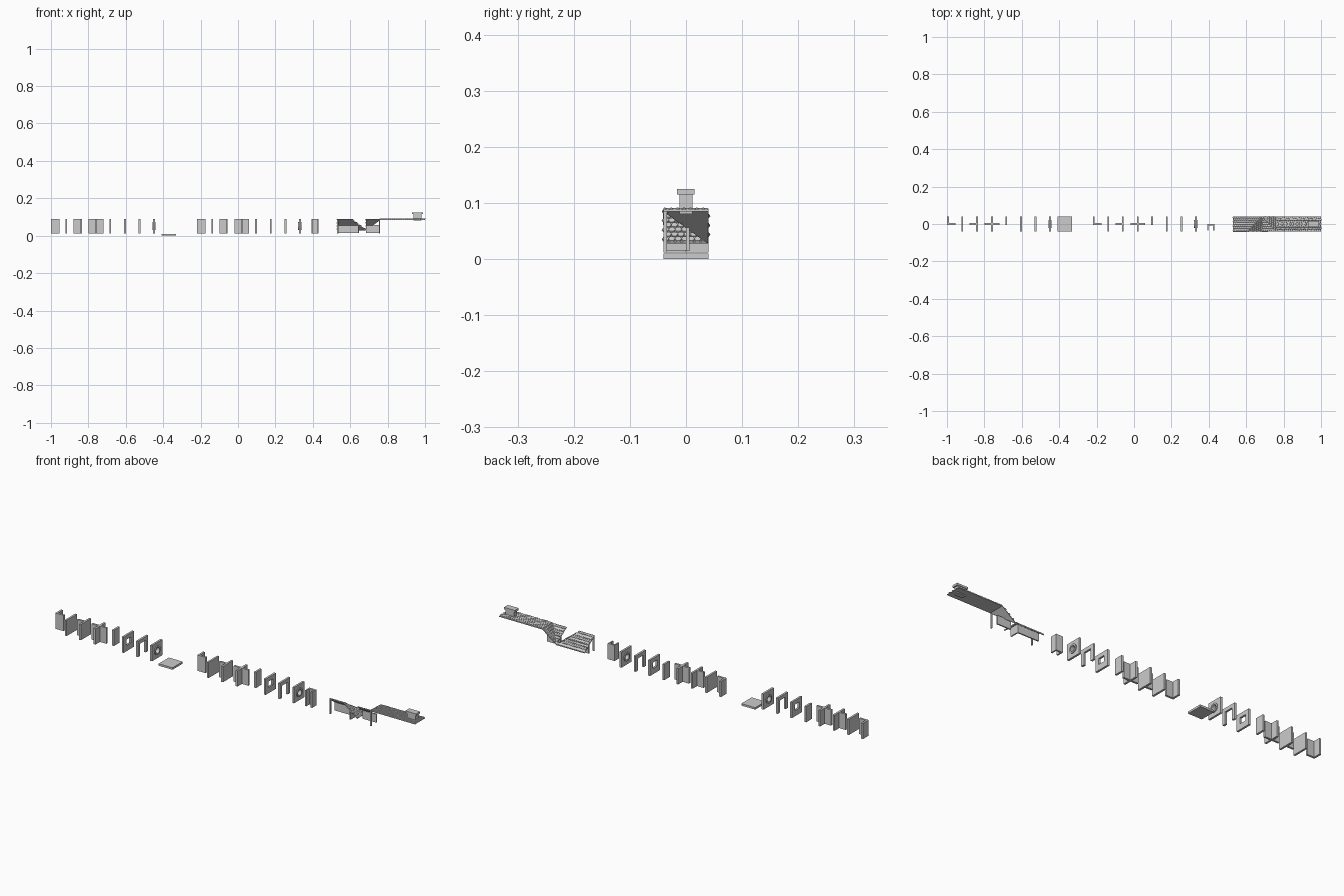
import bpy, bmesh, math
from mathutils import Matrix, Vector

if "Cube" in bpy.data.objects:
    bpy.data.objects.remove(bpy.data.objects["Cube"])

T = 0.005            # half wall thickness
H = 0.04             # half module
Z0, Z1 = 0.012, 0.09  # wall bottom and top
RZ0, RZ1 = 0.03, 0.088  # roof eave and ridge


def finish(name, bm):
    me = bpy.data.meshes.new(name)
    bm.to_mesh(me)
    bm.free()
    ob = bpy.data.objects.new(name, me)
    bpy.context.collection.objects.link(ob)
    return ob


def add_box(bm, x0, x1, y0, y1, z0, z1):
    m = Matrix.Translation(((x0 + x1) / 2, (y0 + y1) / 2, (z0 + z1) / 2)) @ \
        Matrix.Diagonal((x1 - x0, y1 - y0, z1 - z0, 1))
    bmesh.ops.create_cube(bm, size=1, matrix=m)


def boxes(name, *items):
    bm = bmesh.new()
    for it in items:
        add_box(bm, *it)
    return finish(name, bm)


# wall arms radiating from a centre
def wall(name, x, arms):
    items = []
    if 'n' in arms or 's' in arms:
        items.append((x - T, x + T, -H if 's' in arms else -T, H if 'n' in arms else T, Z0, Z1))
    if 'w' in arms:
        items.append((x - H, x - T, -T, T, Z0, Z1))
    if 'e' in arms:
        items.append((x + T, x + H, -T, T, Z0, Z1))
    boxes(name, *items)


# wall with a rectangular opening
def opening(name, x, w, za, zb):
    items = [(x - T, x + T, -H, -w, Z0, Z1), (x - T, x + T, w, H, Z0, Z1),
             (x - T, x + T, -w, w, zb, Z1)]
    if za > Z0:
        items.append((x - T, x + T, -w, w, Z0, za))
    boxes(name, *items)


# round window surround
def ring(name, x, z, r0, r1, t):
    bm = bmesh.new()
    vs = [bm.verts.new((x + dx, 0, z + r)) for dx, r in ((-t, r0), (t, r0), (t, r1), (-t, r1))]
    es = [bm.edges.new((vs[i], vs[(i + 1) % 4])) for i in range(4)]
    bmesh.ops.spin(bm, geom=vs + es, cent=(x, 0, z), axis=(1, 0, 0),
                   angle=math.tau, steps=16, use_merge=True)
    bmesh.ops.remove_doubles(bm, verts=bm.verts, dist=1e-5)
    bmesh.ops.recalc_face_normals(bm, faces=bm.faces)
    finish(name, bm)


# two sets of wall modules
for s, off in (("plain", 0.0), ("timber", 0.78)):
    wall(s + "_corner_wall", -0.995 + off, "ne")
    wall(s + "_straight_wall", -0.918 + off, "ns")
    wall(s + "_tee_wall", -0.84 + off, "nsw")
    wall(s + "_cross_wall", -0.76 + off, "nsew")
    wall(s + "_half_wall", -0.683 + off, "n")
    opening(s + "_window_wall", -0.605 + off, 0.018, 0.04, 0.07)
    opening(s + "_door_wall", -0.527 + off, 0.022, Z0, 0.072)
    opening(s + "_round_window_wall", -0.449 + off, 0.014, 0.038, 0.066)
    ring(s + "_round_window_frame", -0.449 + off, 0.052, 0.014, 0.022, 0.009)

# floor slab and alcove
boxes("floor_slab", (-0.408, -0.332, -H, H, 0, 0.01))
boxes("alcove_wall", (0.392, 0.43, -0.009, 0, Z0, Z1), (0.392, 0.399, -0.034, -0.009, Z0, Z1),
      (0.423, 0.43, -0.034, -0.009, Z0, Z1))


def tile(bm, p, n, down):
    # hexagonal shingle lying on a plane, tipped slightly downhill
    side = n.cross(down).normalized()
    m = Matrix((down, side, n)).transposed().to_4x4()
    m = Matrix.Translation(p + n * 0.002) @ m @ Matrix.Rotation(0.1, 4, 'Y')
    bmesh.ops.create_cone(bm, cap_ends=True, segments=6, radius1=0.0068, radius2=0.006,
                          depth=0.0025, matrix=m)


# roof module: planar sheets given as polygons on a unit square, with a downhill direction
def roof(name, x0, x1, panels):
    w, d = x1 - x0, 2 * H
    bm, bt = bmesh.new(), bmesh.new()
    for poly, (gx, gy), inside in panels:
        def pos(u, v):
            t = u * gx + v * gy
            if gx < 0:
                t += 1
            z = RZ1 + (RZ0 - RZ1) * t
            return Vector((x0 + u * w, -H + v * d, z))
        bm.faces.new([bm.verts.new(pos(*q)) for q in poly])
        o = pos(0, 0)
        n = (pos(1, 0) - o).cross(pos(0, 1) - o).normalized()
        down = (pos(gx, gy) - o).normalized() if (gx or gy) else Vector((0, 1, 0))
        for i in range(7):
            for j in range(7):
                a, b = (i + 0.5) / 7, (j + 0.3 + 0.4 * (i % 2)) / 7
                u, v = (a, b) if gx else (b, a)
                if inside(u, v):
                    tile(bt, pos(u, v), n, down)
    bmesh.ops.remove_doubles(bm, verts=bm.verts, dist=1e-5)
    sheet = finish(name + "_sheet", bm)
    mod = sheet.modifiers.new("thickness", 'SOLIDIFY')
    mod.thickness = 0.003
    finish(name + "_tiles", bt)


SQ = ((0, 0), (1, 0), (1, 1), (0, 1))
X = (0.53, 0.607, 0.684, 0.76)
roof("slope_roof", X[0], X[1], [(SQ, (0, 1), lambda u, v: True)])
# outside corner falls to the right and to the back
roof("hip_roof", X[1], X[2], [(((0, 0), (1, 1), (0, 1)), (0, 1), lambda u, v: v > u),
                              (((0, 0), (1, 0), (1, 1)), (1, 0), lambda u, v: u >= v)])
# inside corner rises to the front and to the right
roof("valley_roof", X[2], X[3], [(((0, 0), (1, 0), (0, 1)), (0, 1), lambda u, v: u + v < 1),
                                 (((1, 0), (1, 1), (0, 1)), (-1, 0), lambda u, v: u + v >= 1)])

# walls and posts carrying the roofs
boxes("roof_support_walls", (X[0], X[1], 0, 0.006, 0.014, 0.056),
      (X[1], 0.645, 0, 0.006, 0.014, 0.056), (0.641, 0.647, -H, 0, 0.014, 0.056),
      (X[2], X[3], 0, 0.006, 0.014, 0.056))
boxes("roof_posts", *[(x, x + 0.006, -H, -H + 0.006, 0.012, 0.086) for x in (X[0], X[3] - 0.006)])

# flat roofs
for i in range(3):
    a = 0.76 + 0.08 * i
    roof("flat_roof_%d" % (i + 1), a, a + 0.08, [(SQ, (0, 0), lambda u, v: True)])

# chimney
boxes("chimney_body", (0.937, 0.982, -0.012, 0.012, 0.08, 0.116))
boxes("chimney_cap", (0.93, 0.989, -0.016, 0.015, 0.115, 0.125))
